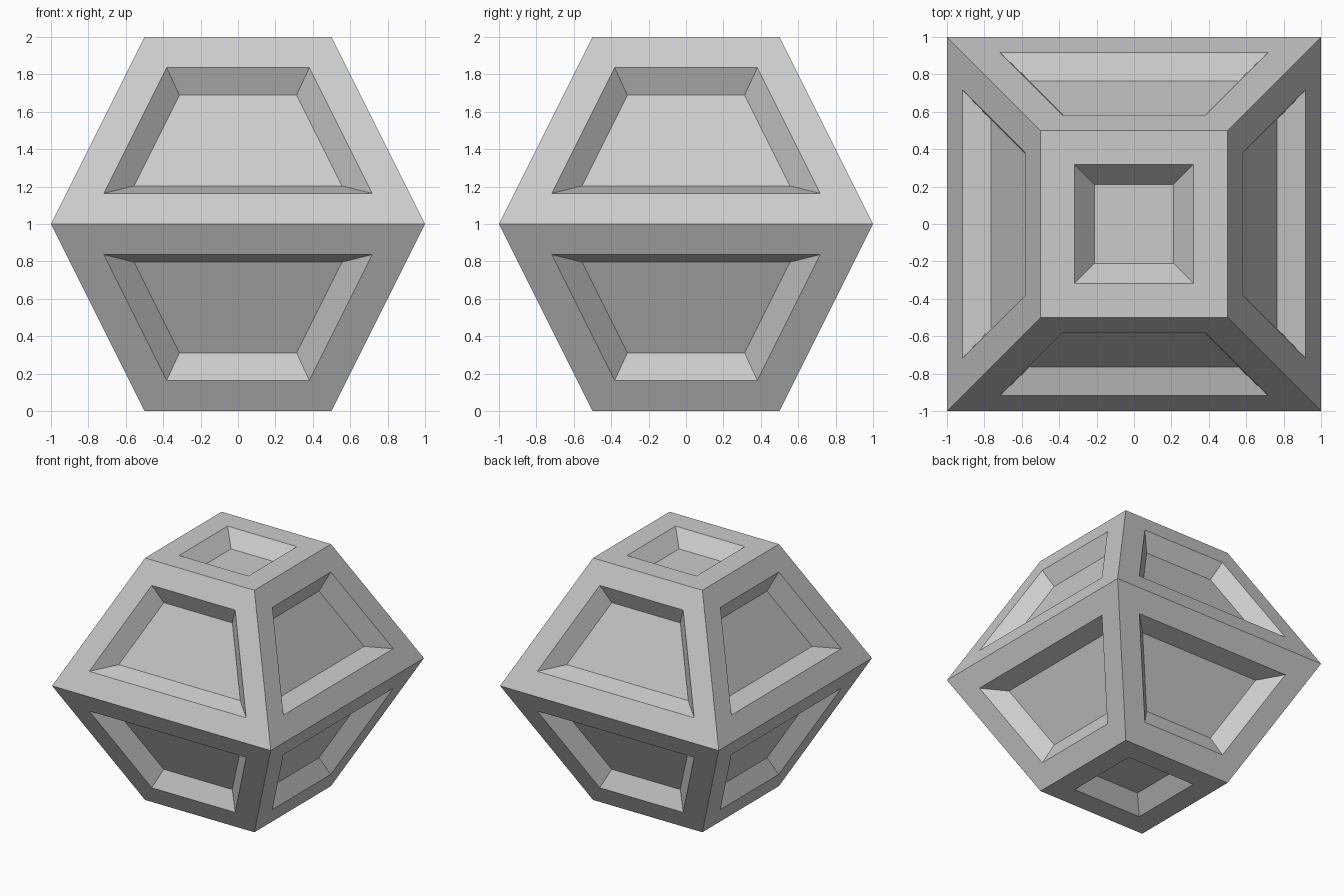
import bpy, bmesh

if "Cube" in bpy.data.objects:
    bpy.data.objects.remove(bpy.data.objects["Cube"])

# Double frustum: three stacked square rings (half-width, height)
bm = bmesh.new()
rings = [[bm.verts.new((sx * h, sy * h, z)) for sx, sy in ((-1, -1), (1, -1), (1, 1), (-1, 1))]
         for h, z in ((0.5, 0), (1, 1), (0.5, 2))]
for low, high in zip(rings, rings[1:]):
    for i in range(4):
        j = (i + 1) % 4
        bm.faces.new((low[i], low[j], high[j], high[i]))
bm.faces.new(rings[0][::-1])
bm.faces.new(rings[-1])
bm.normal_update()

# Flat border, then a sunken panel with sloping walls in every face
panels = bm.faces[:]
bmesh.ops.inset_individual(bm, faces=panels, thickness=0.183, use_even_offset=True)
bm.normal_update()
bmesh.ops.inset_individual(bm, faces=panels, thickness=0.105, depth=-0.12, use_even_offset=True)
bm.normal_update()

mesh = bpy.data.meshes.new("panelled_gem")
bm.to_mesh(mesh)
bm.free()
gem = bpy.data.objects.new("panelled_gem", mesh)
bpy.context.collection.objects.link(gem)
